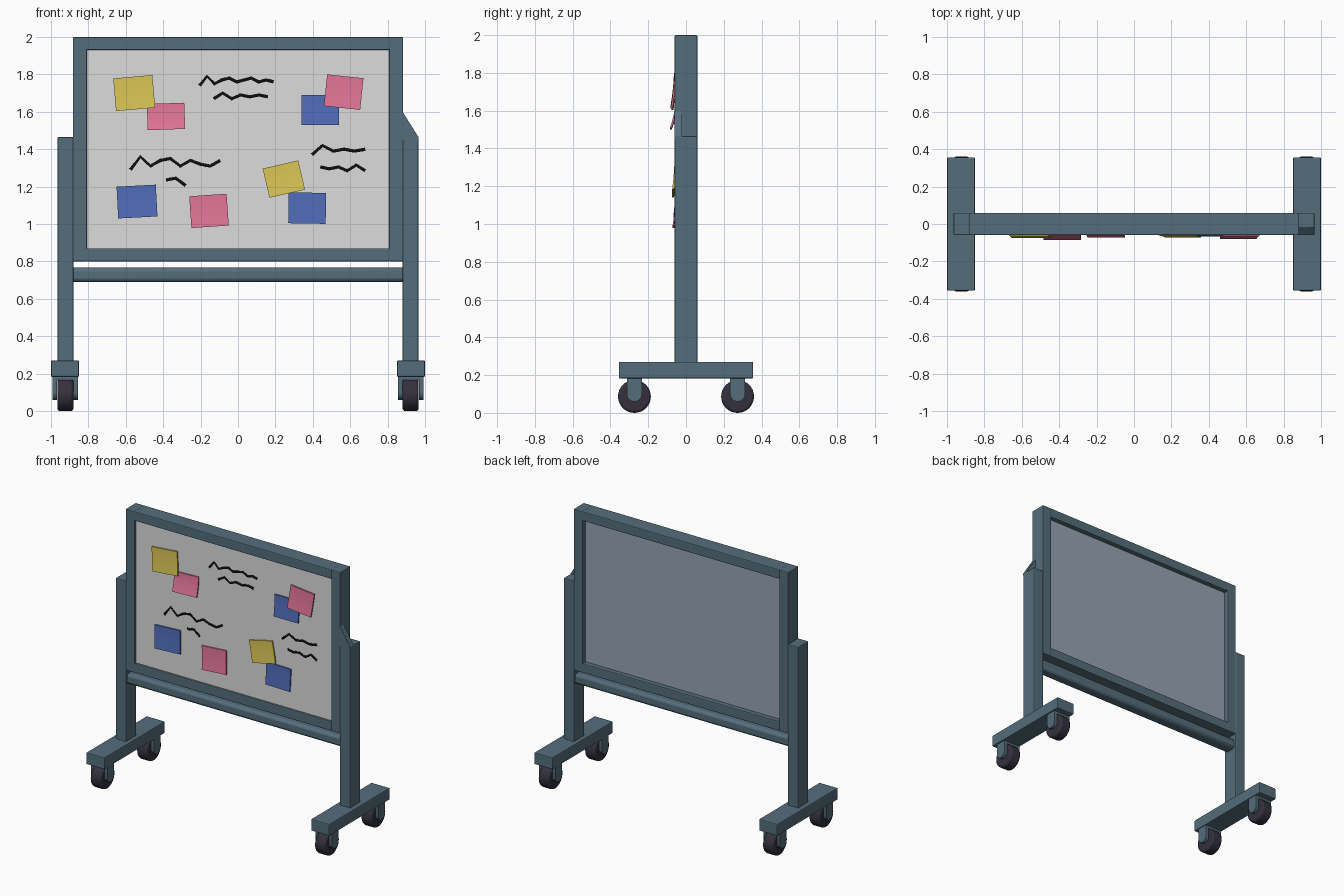
import bpy, bmesh, math
from mathutils import Matrix, Vector

cube = bpy.data.objects.get("Cube")
if cube:
    bpy.data.objects.remove(cube, do_unlink=True)


def material(name, rgb):
    mat = bpy.data.materials.new(name)
    mat.use_nodes = True
    colour = (*rgb, 1)
    mat.diffuse_color = colour
    bsdf = next(n for n in mat.node_tree.nodes if n.type == "BSDF_PRINCIPLED")
    bsdf.inputs["Base Color"].default_value = colour
    return mat


STEEL = material("blue grey steel", (.09, .155, .2))
WHITE = material("white board", (.72, .72, .72))
BACKING = material("pale grey backing", (.31, .37, .46))
RUBBER = material("dark rubber", (.035, .03, .048))
INK = material("black ink", (.004, .004, .004))
PAPER = {
    "yellow": material("yellow paper", (.68, .54, .09)),
    "pink": material("pink paper", (.73, .17, .3)),
    "blue": material("blue paper", (.08, .15, .48)),
}


def add_object(name, bm, *mats):
    bmesh.ops.recalc_face_normals(bm, faces=bm.faces)
    mesh = bpy.data.meshes.new(name)
    bm.to_mesh(mesh)
    bm.free()
    for mat in mats:
        mesh.materials.append(mat)
    obj = bpy.data.objects.new(name, mesh)
    bpy.context.collection.objects.link(obj)
    return obj


def smooth(obj):
    bpy.ops.object.select_all(action="DESELECT")
    obj.select_set(True)
    bpy.context.view_layer.objects.active = obj
    bpy.ops.object.shade_smooth_by_angle(angle=math.radians(35))


def box(name, xs, ys, zs, mat=STEEL, bevel=.006):
    """Box between the given limits on each axis."""
    bm = bmesh.new()
    bmesh.ops.create_cube(bm, size=1)
    for v in bm.verts:
        v.co = [lim[0] if c < 0 else lim[1] for c, lim in zip(v.co, (xs, ys, zs))]
    obj = add_object(name, bm, mat)
    if bevel:
        mod = obj.modifiers.new("soft edges", "BEVEL")
        mod.width = bevel
        mod.segments = 2
    return obj


def extrude(name, outline, axis_from, axis_to, place, mat):
    """Prism of a 2D outline; place maps (u, v, depth) to a point."""
    bm = bmesh.new()
    near = [bm.verts.new(place(u, v, axis_from)) for u, v in outline]
    far = [bm.verts.new(place(u, v, axis_to)) for u, v in outline]
    bm.faces.new(near)
    bm.faces.new(far)
    n = len(outline)
    for i in range(n):
        j = (i + 1) % n
        bm.faces.new((near[i], near[j], far[j], far[i]))
    return add_object(name, bm, mat)


# Board frame
DEPTH = (-.06, .06)
for side, s in (("left", 1), ("right", -1)):
    box(side + "_frame_stile", sorted((s * .808, s * .883)), DEPTH, (.8, 2))
box("top_frame_rail", (-.815, .815), DEPTH, (1.93, 2))
box("bottom_frame_rail", (-.815, .815), DEPTH, (.8, .87))

# Writing panel: white in front, grey on the back
FRONT = -.045
panel = box("writing_panel", (-.82, .82), (FRONT, .025), (.86, 1.94), WHITE, 0)
panel.data.materials.append(BACKING)
for face in panel.data.polygons:
    face.material_index = 1 if face.normal.y > .5 else 0

# Lower crossbar with rounded edges
smooth(box("lower_crossbar", (-.9, .9), (-.045, .045), (.69, .767), bevel=.02))

# Posts, feet and casters
for side, s in (("left", 1), ("right", -1)):
    box(side + "_post", sorted((s * .88, s * .965)), DEPTH, (.25, 1.465))
    box(side + "_foot", sorted((s * .85, s)), (-.356, .356), (.183, .27))
    for end, y in (("front", -.273), ("rear", .273)):
        label = side + "_" + end
        bm = bmesh.new()
        bmesh.ops.create_cone(
            bm, cap_ends=True, segments=32, radius1=.087, radius2=.087, depth=.085,
            matrix=Matrix.Translation((s * .923, y, .087)) @ Matrix.Rotation(math.pi / 2, 4, "Y"))
        wheel = add_object(label + "_wheel", bm, RUBBER)
        mod = wheel.modifiers.new("rounded tread", "BEVEL")
        mod.width, mod.segments = .012, 2
        smooth(wheel)
        # Fork cheeks with a rounded lower end
        arc = [math.pi * (1 + i / 10) for i in range(11)]
        cheek = [(.04 * math.cos(a), .1 + .04 * math.sin(a)) for a in arc]
        cheek += [(.04, .19), (-.04, .19)]
        for part, x in (("inner", .867), ("outer", .979)):
            smooth(extrude(label + "_" + part + "_fork", cheek, x - .012, x + .012,
                           lambda u, v, d: (s * d, y + u, v), STEEL))
        box(label + "_fork_crown", sorted((s * .86, s * .985)), (y - .04, y + .04), (.165, .19), bevel=0)

# Sloping gusset above the left post
extrude("left_post_gusset", [(.88, 1.45), (.965, 1.45), (.965, 1.465), (.88, 1.6)],
        -.06, -.02, lambda u, v, d: (u, d, v), STEEL)


# Sticky notes: thin curled sheets whose lower edge lifts off the board
def note(name, paper, x, z, w, h, turn, lift, base=0):
    bm = bmesh.new()
    steps = 5
    spin = Matrix.Rotation(-math.radians(turn), 3, "Y")
    rings = []
    for i in range(steps + 1):
        t = i / steps
        out = FRONT - base - lift * t ** 1.6
        ring = []
        for u, y in ((-.5, out), (.5, out), (.5, out - .01), (-.5, out - .01)):
            p = spin @ Vector((u * w, 0, (.5 - t) * h))
            ring.append(bm.verts.new((x + p.x, y, z + p.z)))
        rings.append(ring)
    for a, b in zip(rings, rings[1:]):
        for i in range(4):
            j = (i + 1) % 4
            bm.faces.new((a[i], a[j], b[j], b[i]))
    bm.faces.new(rings[0])
    bm.faces.new(rings[-1])
    smooth(add_object(name, bm, PAPER[paper]))


note("upper_right_pink_note", "pink", -.385, 1.575, .2, .14, 2, .03)
note("upper_right_yellow_note", "yellow", -.555, 1.7, .21, .175, 5, .012, .009)
note("upper_left_blue_note", "blue", .44, 1.61, .2, .16, 0, .012)
note("upper_left_pink_note", "pink", .565, 1.705, .195, .17, -6, .017, .009)
note("lower_right_blue_note", "blue", -.54, 1.12, .21, .17, 3, .012)
note("lower_middle_pink_note", "pink", -.155, 1.07, .2, .17, 4, .016)
note("lower_left_blue_note", "blue", .37, 1.085, .2, .165, -1, .008)
note("lower_left_yellow_note", "yellow", .245, 1.24, .195, .16, 13, .012, .006)


# Handwritten marker squiggles: flattened round strokes
def squiggle(name, x, z, width, heights):
    curve = bpy.data.curves.new(name, "CURVE")
    curve.dimensions = "3D"
    curve.bevel_depth = .01
    curve.bevel_resolution = 1
    curve.use_fill_caps = True
    spline = curve.splines.new("POLY")
    spline.points.add(len(heights) - 1)
    for i, (point, h) in enumerate(zip(spline.points, heights)):
        point.co = (x + width * i / (len(heights) - 1), 0, z + h / 100, 1)
    curve.materials.append(INK)
    obj = bpy.data.objects.new(name, curve)
    obj.location.y = FRONT
    obj.scale.y = .4
    bpy.context.collection.objects.link(obj)


squiggle("top_stroke", -.205, 1.74, .395, [0, 5, 1, 3, 4, 2, 3, 4, 2, 3, 2])
squiggle("second_stroke", -.13, 1.67, .29, [0, 3, 0, 2, 1, 2, 1])
squiggle("middle_stroke", -.575, 1.29, .48, [0, 7, 2, 5, 6, 2, 5, 3, 2, 5])
squiggle("short_stroke", -.385, 1.235, .105, [0, 1, -3])
squiggle("left_stroke", .395, 1.37, .285, [0, 5, 2, 3, 2, 3])
squiggle("lower_left_stroke", .44, 1.305, .24, [0, -1, 0, -2, 1, -2])
